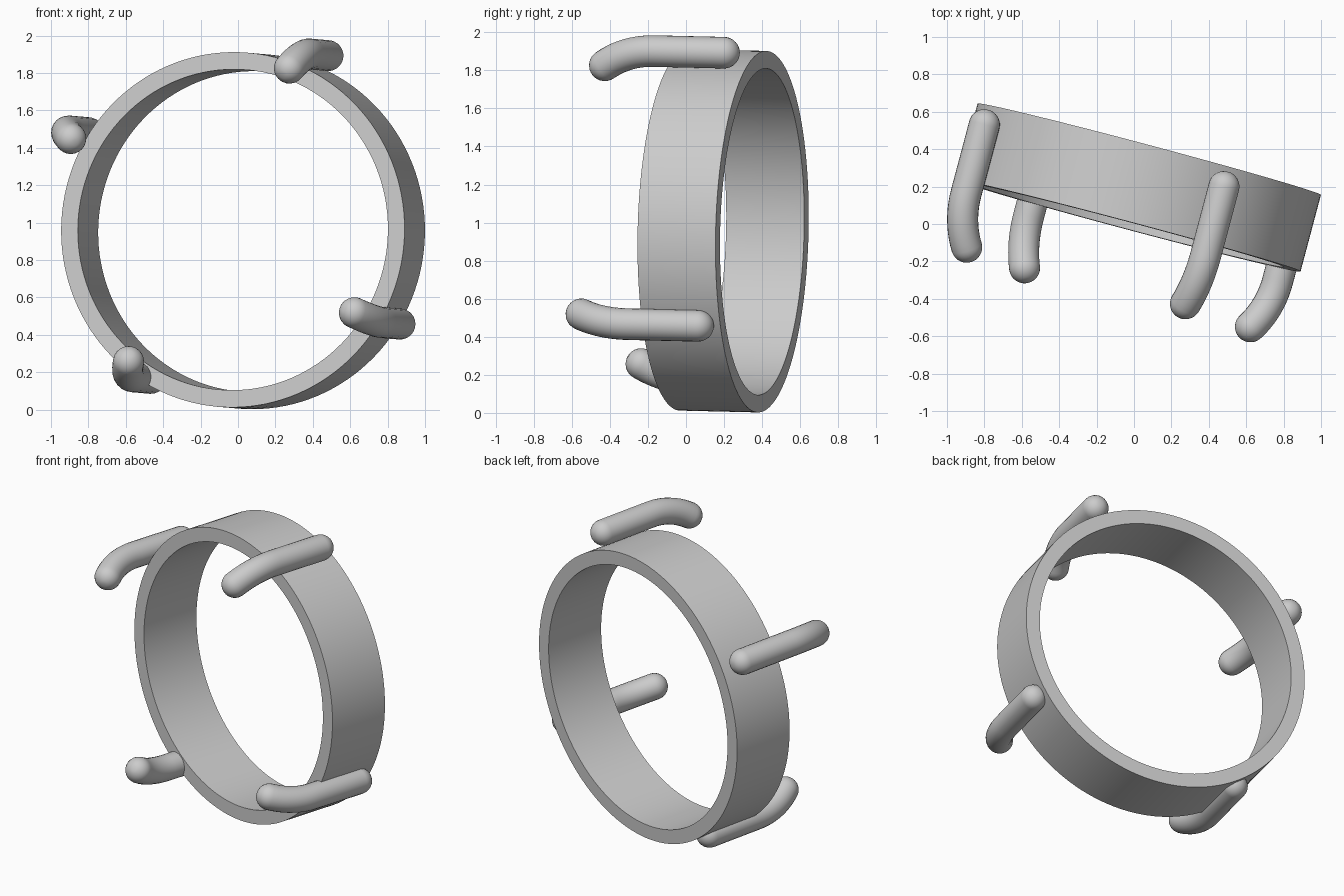
import bpy, bmesh
from math import sin, cos, pi, radians
from mathutils import Matrix, Vector

if "Cube" in bpy.data.objects:
    bpy.data.objects.remove(bpy.data.objects["Cube"])

# Ring frame: u across, v up, w along the axis towards the front
yaw, tilt = radians(14.9), radians(1.3)
u = Vector((cos(yaw), -sin(yaw), 0))
w = Vector((-sin(yaw) * cos(tilt), -cos(yaw) * cos(tilt), sin(tilt)))
v = w.cross(u)
FRAME = Matrix((u, v, w)).transposed().to_4x4()
FRAME.translation = (0.027, 0.195, 0.957)


def make_object(name, rings, closed):
    """Skin a list of point rings; closed joins last to first, else caps."""
    bm = bmesh.new()
    loops = [[bm.verts.new(p) for p in ring] for ring in rings]
    n = len(loops[0])
    pairs = list(zip(loops, loops[1:]))
    if closed:
        pairs.append((loops[-1], loops[0]))
    for a, b in pairs:
        for i in range(n):
            j = (i + 1) % n
            bm.faces.new((a[i], a[j], b[j], b[i]))
    if not closed:
        bm.faces.new(loops[0])
        bm.faces.new(loops[-1])
    bmesh.ops.recalc_face_normals(bm, faces=bm.faces)
    me = bpy.data.meshes.new(name)
    bm.to_mesh(me)
    bm.free()
    ob = bpy.data.objects.new(name, me)
    bpy.context.collection.objects.link(ob)
    ob.matrix_world = FRAME
    bpy.ops.object.select_all(action='DESELECT')
    ob.select_set(True)
    bpy.context.view_layer.objects.active = ob
    bpy.ops.object.shade_smooth_by_angle(angle=radians(35))
    return ob


def circle_z(r, z, n=128):
    return [Vector((r * cos(2 * pi * i / n), r * sin(2 * pi * i / n), z)) for i in range(n)]


# Flat-sided ring band
profile = [(0.95, -0.212), (0.95, 0.212), (0.858, 0.212), (0.858, -0.212)]
make_object("ring_band", [circle_z(r, z) for r, z in profile], True)


# Prongs: round-ended rods, straight on the band and curving inward at the front
def prong(name, angle, radius, thick=0.083, sides=24):
    bend = radians(36)
    start, straight, arc_r = -0.10, 0.28, 0.47
    out = Vector((cos(radians(angle)), sin(radians(angle)), 0))
    side = Vector((-out.y, out.x, 0))
    fwd = Vector((0, 0, 1))
    stations = []  # centre, tangent, radius
    base = out * radius + fwd * start
    for k in range(1, 9):
        a = pi / 2 * k / 8
        stations.append((base - fwd * thick * cos(a), fwd, thick * sin(a)))
    for k in range(11):
        t = bend * k / 10
        c = out * (radius - arc_r * (1 - cos(t))) + fwd * (straight + arc_r * sin(t))
        stations.append((c, fwd * cos(t) - out * sin(t), thick))
    tip, tan, _ = stations[-1]
    for k in range(1, 8):
        a = pi / 2 * k / 8
        stations.append((tip + tan * thick * sin(a), tan, thick * cos(a)))
    rings = []
    for c, t, r in stations:
        n = side.cross(t)
        rings.append([c + (side * cos(2 * pi * i / sides) + n * sin(2 * pi * i / sides)) * r
                      for i in range(sides)])
    make_object(name, rings, False)


for name, angle, radius in (("top_prong", 65, 1.035), ("left_prong", 149.3, 1.03),
                            ("bottom_prong", 236, 0.95), ("right_prong", -30.5, 0.98)):
    prong(name, angle, radius)
